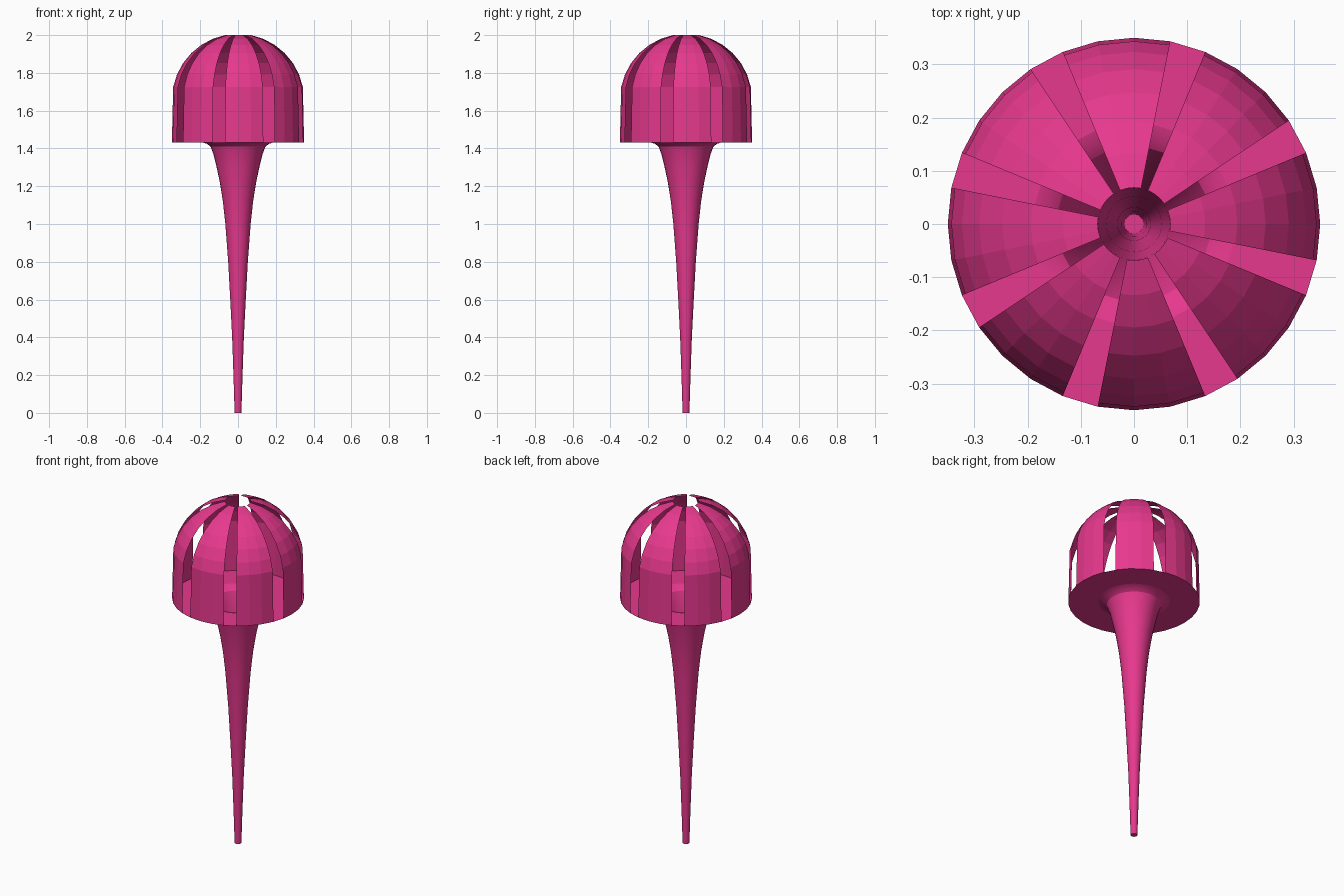
import bpy, bmesh, math

if "Cube" in bpy.data.objects:
    bpy.data.objects.remove(bpy.data.objects["Cube"])

SEG = 32
STEP = 2 * math.pi / SEG

pink = bpy.data.materials.new("pink")
pink.diffuse_color = (0.8, 0.04, 0.27, 1)
pink.use_nodes = True
pink.node_tree.nodes["Principled BSDF"].inputs["Base Color"].default_value = pink.diffuse_color


def lathe(name, profile, keep=lambda i: True, cap=False):
    """Revolve (radius, z) points; keep(i) picks the angular segments to fill."""
    bm = bmesh.new()
    rings = [[bm.verts.new((r * math.cos(i * STEP), r * math.sin(i * STEP), z))
              for i in range(SEG)] for r, z in profile]
    for a, b in zip(rings, rings[1:]):
        for i in range(SEG):
            if keep(i):
                j = (i + 1) % SEG
                bm.faces.new((a[i], a[j], b[j], b[i]))
    if cap:
        bm.faces.new(rings[0][::-1])
    bmesh.ops.delete(bm, geom=[v for v in bm.verts if not v.link_faces], context='VERTS')
    mesh = bpy.data.meshes.new(name)
    bm.to_mesh(mesh)
    bm.free()
    mesh.materials.append(pink)
    ob = bpy.data.objects.new(name, mesh)
    bpy.context.collection.objects.link(ob)
    return ob


# hollow trumpet stem, closed at the tip
stem = lathe("stem", [(0.018, 0), (0.024, 0.2), (0.031, 0.4), (0.041, 0.6), (0.052, 0.8),
                      (0.067, 1.0), (0.08, 1.12), (0.096, 1.22), (0.113, 1.3),
                      (0.13, 1.37), (0.145, 1.41), (0.165, 1.425), (0.19, 1.432)], cap=True)
bpy.context.view_layer.objects.active = stem
stem.select_set(True)
bpy.ops.object.shade_smooth_by_angle(angle=math.radians(30))

# flat ring-shaped floor of the head
lathe("head_floor", [(0.19, 1.432), (0.35, 1.432)]).data.flip_normals()

# slotted dome: every fourth segment is open, with a round hole on top
R, CENTRE = 0.35, 1.657
dome = [(R, 1.432)]
for k in range(7, 0, -1):
    a = k * math.pi / 16
    dome.append((R * math.sin(a), CENTRE + R * math.cos(a)))
lathe("slotted_dome", dome, keep=lambda i: i % 4 != 2)
